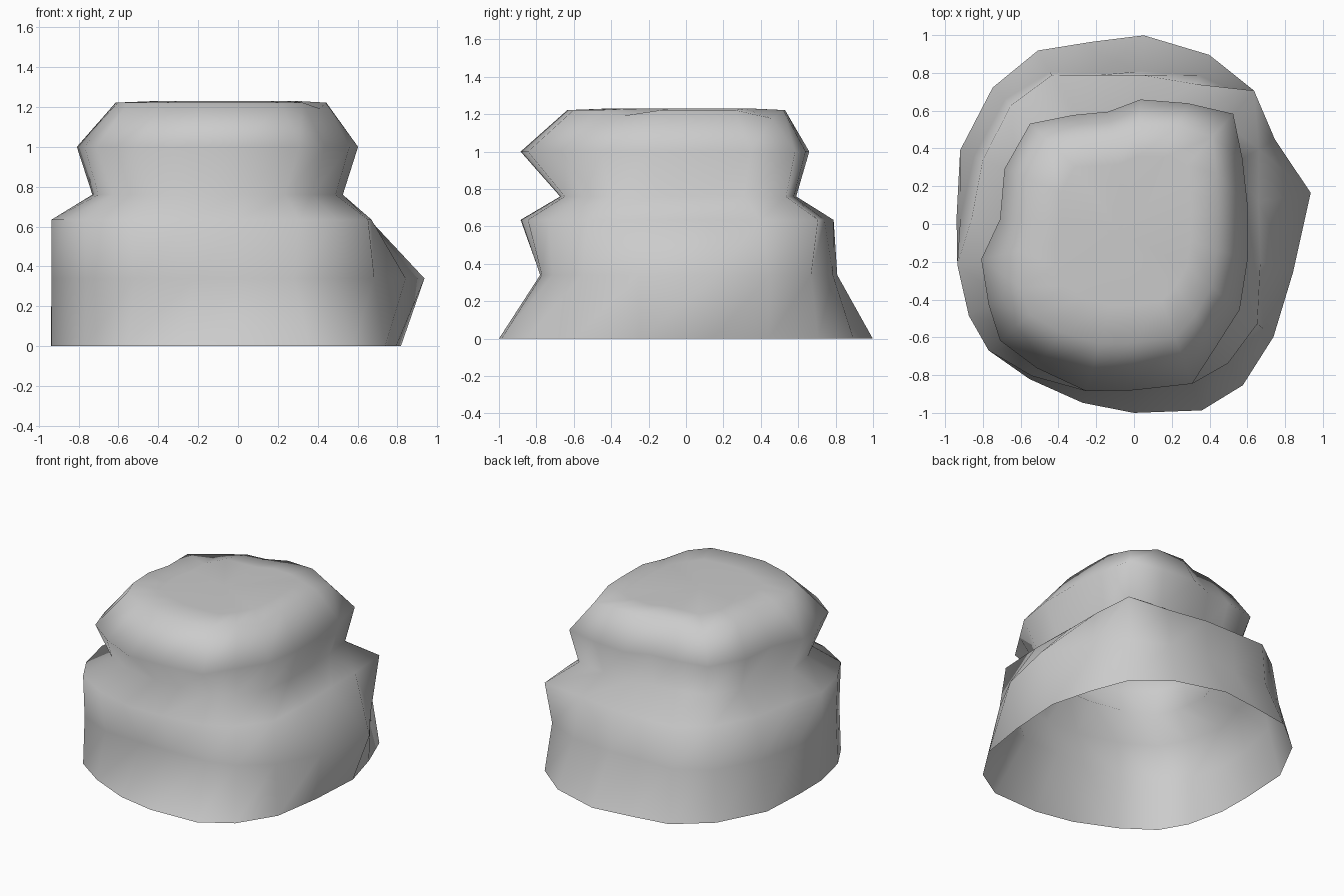
import bpy, bmesh
from math import radians, cos, sin

# Shared spoke directions (degrees) for every cross-section
ANGLES = [10, 31, 48, 66, 87, 103, 119, 136, 157, 178,
          193, 209, 221, 236, 254, 270, 290, 304, 321, 343]

# Cross-sections: radius along each spoke
foot = [.83, .86, .95, .98, 1.0, .99, 1.05, 1.04, 1.0, .94,
        .96, 1.0, 1.02, .99, .985, 1.0, 1.05, 1.03, .95, .83]
belly = [.95, .87, .90, .86, .81, .82, .92, .95, .92, .92,
         .96, .99, 1.01, .93, .81, .78, .82, .86, .88, .88]
shoulder = [.67, .77, .95, .81, .79, .81, .90, .905, .87, .86,
            .96, 1.0, 1.02, .97, .92, .88, .90, .89, .84, .70]
waist = [.53, .60, .72, .63, .59, .56, .60, .68, .68, .67,
         .75, .80, .83, .76, .70, .67, .69, .66, .63, .55]
brow = [.61, .67, .785, .70, .66, .61, .66, .765, .745, .71,
        .83, .88, .94, .92, .92, .88, .90, .78, .72, .63]
crown = [.45, .51, .62, .57, .53, .48, .52, .64, .62, .57,
         .63, .69, .73, .69, .66, .63, .64, .58, .53, .46]

sections = [(0, foot), (.34, belly), (.635, shoulder),
            (.76, waist), (1.0, brow), (1.222, crown),
            (1.23, [r * .68 for r in crown])]

bm = bmesh.new()
n = len(ANGLES)
rings = [[bm.verts.new((r * cos(radians(a)), r * sin(radians(a)), z))
          for a, r in zip(ANGLES, radii)] for z, radii in sections]

# Slumped corners of the crown
for i, drop in {2: .045, 7: .05, 18: .03}.items():
    rings[5][i].co.z -= drop

# Side bands, left open underneath
for low, high in zip(rings, rings[1:]):
    for i in range(n):
        j = (i + 1) % n
        bm.faces.new((low[i], low[j], high[j], high[i]))

# Flat top
centre = bm.verts.new((-.08, -.04, 1.23))
for i in range(n):
    bm.faces.new((rings[-1][i], rings[-1][(i + 1) % n], centre))

for f in bm.faces:
    f.smooth = True
mesh = bpy.data.meshes.new("rock_shell")
bm.to_mesh(mesh)
bm.free()
rock = bpy.data.objects.new("rock_shell", mesh)
bpy.context.collection.objects.link(rock)
